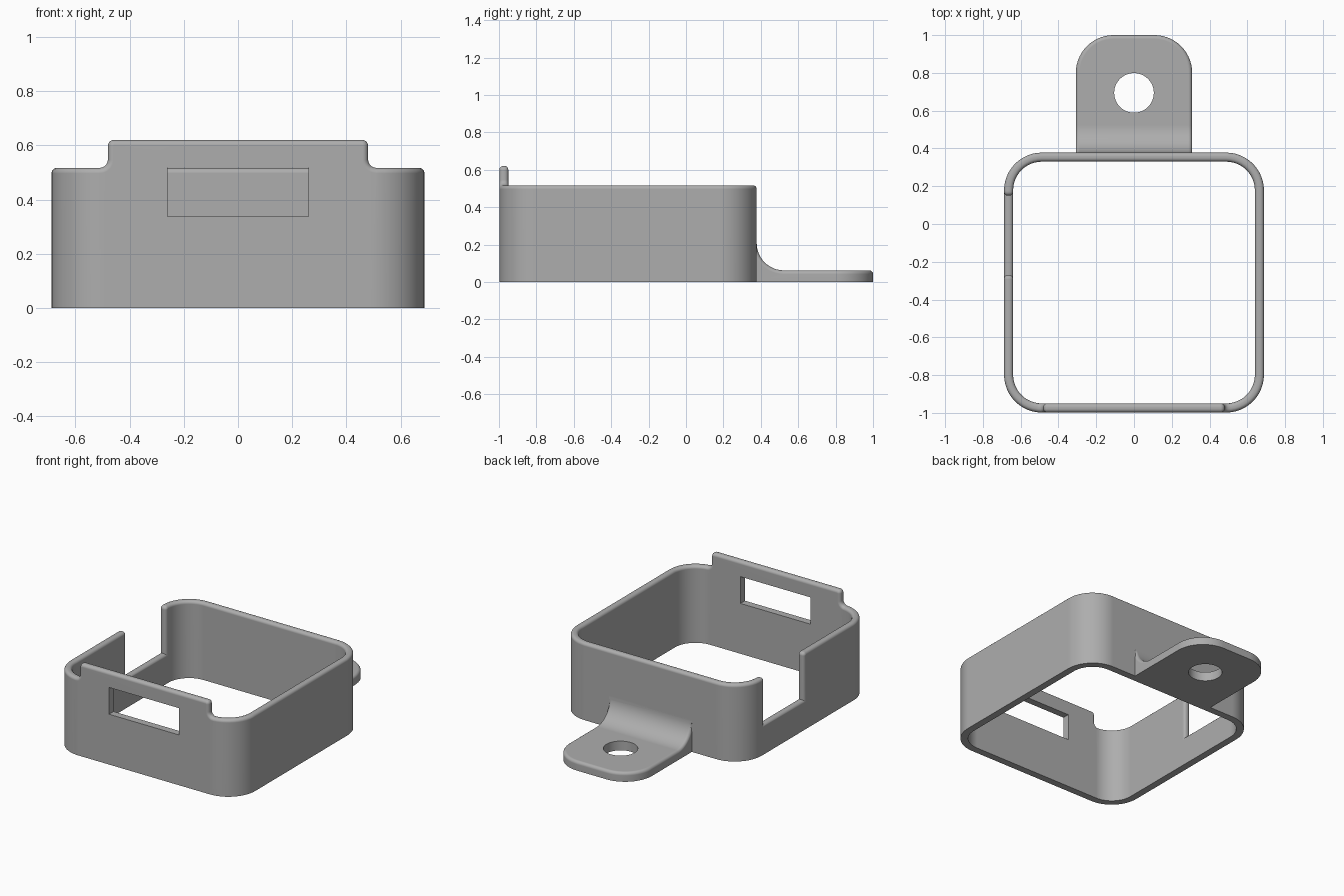
import bpy, bmesh
from math import pi, sin, cos, tan
from mathutils import Vector, Matrix

cube = bpy.data.objects.get("Cube")
if cube:
    bpy.data.objects.remove(cube, do_unlink=True)

grey = bpy.data.materials.new("matte grey")
grey.use_nodes = True
COLOUR = (0.42, 0.42, 0.42, 1)
grey.diffuse_color = COLOUR
grey.node_tree.nodes["Principled BSDF"].inputs["Base Color"].default_value = COLOUR

# Frame dimensions, measured at the middle of the wall thickness
HALF, RAD, THICK, CENTRE_Y = 0.664, 0.176, 0.048, -0.31
FLAT = HALF - RAD
SIDE = 2 * FLAT + RAD * pi / 2
RIM, TAB_TOP, ROUND = 0.517, 0.62, 0.02


def round_corners(keys, steps=5):
    """Turn (u, v, radius) keys into a polyline with rounded corners."""
    pts = []
    for i, (u, v, r) in enumerate(keys):
        p = Vector((u, v))
        if r == 0:
            pts.append(p)
            continue
        a = (Vector(keys[i - 1][:2]) - p).normalized()
        b = (Vector(keys[i + 1][:2]) - p).normalized()
        half = a.angle(b) / 2
        mid = p + (a + b).normalized() * r / sin(half)
        start, end = p + a * r / tan(half) - mid, p + b * r / tan(half) - mid
        sweep = start.angle(end)
        for k in range(steps + 1):
            f = k / steps
            pts.append(mid + (start * sin((1 - f) * sweep) + end * sin(f * sweep)) / sin(sweep))
    return pts


def extrude_outline(bm, coords, offset):
    face = bm.faces.new([bm.verts.new(c) for c in coords])
    new = bmesh.ops.extrude_face_region(bm, geom=[face])["geom"]
    bmesh.ops.translate(bm, vec=offset, verts=[g for g in new if isinstance(g, bmesh.types.BMVert)])
    bmesh.ops.recalc_face_normals(bm, faces=bm.faces)


def bevel(bm, edges, size, segments):
    bmesh.ops.bevel(bm, geom=edges, offset=size, offset_type='OFFSET', segments=segments,
                    profile=0.5, affect='EDGES', clamp_overlap=False)


def make_object(name, bm):
    bmesh.ops.recalc_face_normals(bm, faces=bm.faces)
    mesh = bpy.data.meshes.new(name)
    bm.to_mesh(mesh)
    bm.free()
    obj = bpy.data.objects.new(name, mesh)
    bpy.context.collection.objects.link(obj)
    mesh.materials.append(grey)
    return obj


def finish(obj, cutter):
    """Cut the opening, then shade smoothly with flat faces kept flat."""
    cutter.hide_render = True
    cutter.hide_set(True)
    cut = obj.modifiers.new("opening", 'BOOLEAN')
    cut.operation, cut.object, cut.solver = 'DIFFERENCE', cutter, 'EXACT'
    bpy.ops.object.select_all(action='DESELECT')
    obj.select_set(True)
    bpy.context.view_layer.objects.active = obj
    bpy.ops.object.modifier_apply(modifier=cut.name)
    bpy.ops.object.shade_smooth_by_angle(angle=pi / 5)
    weighted = obj.modifiers.new("flat faces", 'WEIGHTED_NORMAL')
    weighted.keep_sharp = True


def bend(co):
    """Wrap (distance along wall, thickness, height) round the square frame."""
    s, t, z = co
    k = round(s / SIDE)
    u = s - k * SIDE
    along, out = u, HALF + t
    if abs(u) > FLAT:
        phi = (abs(u) - FLAT) / RAD
        along = (FLAT + (RAD + t) * sin(phi)) * (1 if u > 0 else -1)
        out = FLAT + (RAD + t) * cos(phi)
    p = Matrix.Rotation(k * pi / 2, 3, 'Z') @ Vector((-along, out, z))
    return p + Vector((0, CENTRE_Y, 0))


# Frame wall: unrolled silhouette with side notch and raised front panel
full, front = 4 * SIDE, 2 * SIDE
notch_a, notch_b = SIDE - 0.46, SIDE - 0.04
panel_a, panel_b = front - 0.48, front + 0.48
outline = round_corners([
    (0, 0, 0), (0, RIM, 0),
    (notch_a, RIM, 0.022), (notch_a, 0.2, 0), (notch_b, 0.2, 0), (notch_b, RIM, 0.022),
    (panel_a, RIM, 0.03), (panel_a, TAB_TOP, 0.022),
    (panel_b, TAB_TOP, 0.022), (panel_b, RIM, 0.03),
    (full, RIM, 0), (full, 0, 0)])
bm = bmesh.new()
extrude_outline(bm, [(p.x, -THICK / 2, p.y) for p in outline], (0, THICK, 0))


# Round the rim on both sides of the wall
def on_rim(e):
    a, b = (v.co for v in e.verts)
    ends = abs(a.x - b.x) < 1e-5 and (a.x < 1e-4 or a.x > full - 1e-4)
    return abs(a.y - b.y) < 1e-5 and max(a.z, b.z) > 0.01 and not ends


bevel(bm, [e for e in bm.edges if on_rim(e)], ROUND, 5)
caps = [f for f in bm.faces
        if all(v.co.x < 1e-4 for v in f.verts) or all(v.co.x > full - 1e-4 for v in f.verts)]
bmesh.ops.delete(bm, geom=caps, context='FACES')

# Slice at the corners, then bend into a closed loop
STEPS = 12
for corner in range(4):
    for i in range(STEPS + 1):
        s = corner * SIDE + FLAT + RAD * (pi / 2) * i / STEPS
        bmesh.ops.bisect_plane(bm, geom=bm.verts[:] + bm.edges[:] + bm.faces[:], dist=1e-5,
                               plane_co=(s, 0, 0), plane_no=(1, 0, 0))
for v in bm.verts:
    v.co = bend(v.co)
bmesh.ops.remove_doubles(bm, verts=bm.verts, dist=1e-4)
frame = make_object("frame_wall", bm)

# Window in the front panel
bm = bmesh.new()
bmesh.ops.create_cube(bm, size=1, matrix=Matrix.Translation((0, -0.98, 0.428))
                      @ Matrix.Diagonal((0.52, 0.2, 0.18, 1)))
finish(frame, make_object("window_cutter", bm))

# Mounting tab: side profile with a fillet against the back wall
WIDE, PLATE, BACK = 0.308, 0.062, 0.378
profile = round_corners([(0.36, 0, 0), (1, 0, 0), (1, PLATE, 0),
                         (BACK, PLATE, 0.145), (BACK, 0.215, 0), (0.36, 0.215, 0)], 12)
bm = bmesh.new()
extrude_outline(bm, [(-WIDE, p.x, p.y) for p in profile], (2 * WIDE, 0, 0))
bevel(bm, [e for e in bm.edges if all(v.co.y > 0.999 for v in e.verts)
           and abs(e.verts[0].co.z - e.verts[1].co.z) > 0.03], 0.2, 14)


# Soften the upper edge all round the tab
def on_tab_edge(e):
    mid = (e.verts[0].co + e.verts[1].co) / 2
    return mid.z > 0.05 and mid.y > BACK + 0.001 and e.calc_face_angle(0) > 1


bevel(bm, [e for e in bm.edges if on_tab_edge(e)], ROUND, 4)
tab = make_object("mounting_tab", bm)

# Screw hole through the tab
bm = bmesh.new()
bmesh.ops.create_cone(bm, cap_ends=True, segments=48, radius1=0.105, radius2=0.105, depth=0.4,
                      matrix=Matrix.Translation((0, 0.694, 0)))
finish(tab, make_object("hole_cutter", bm))
